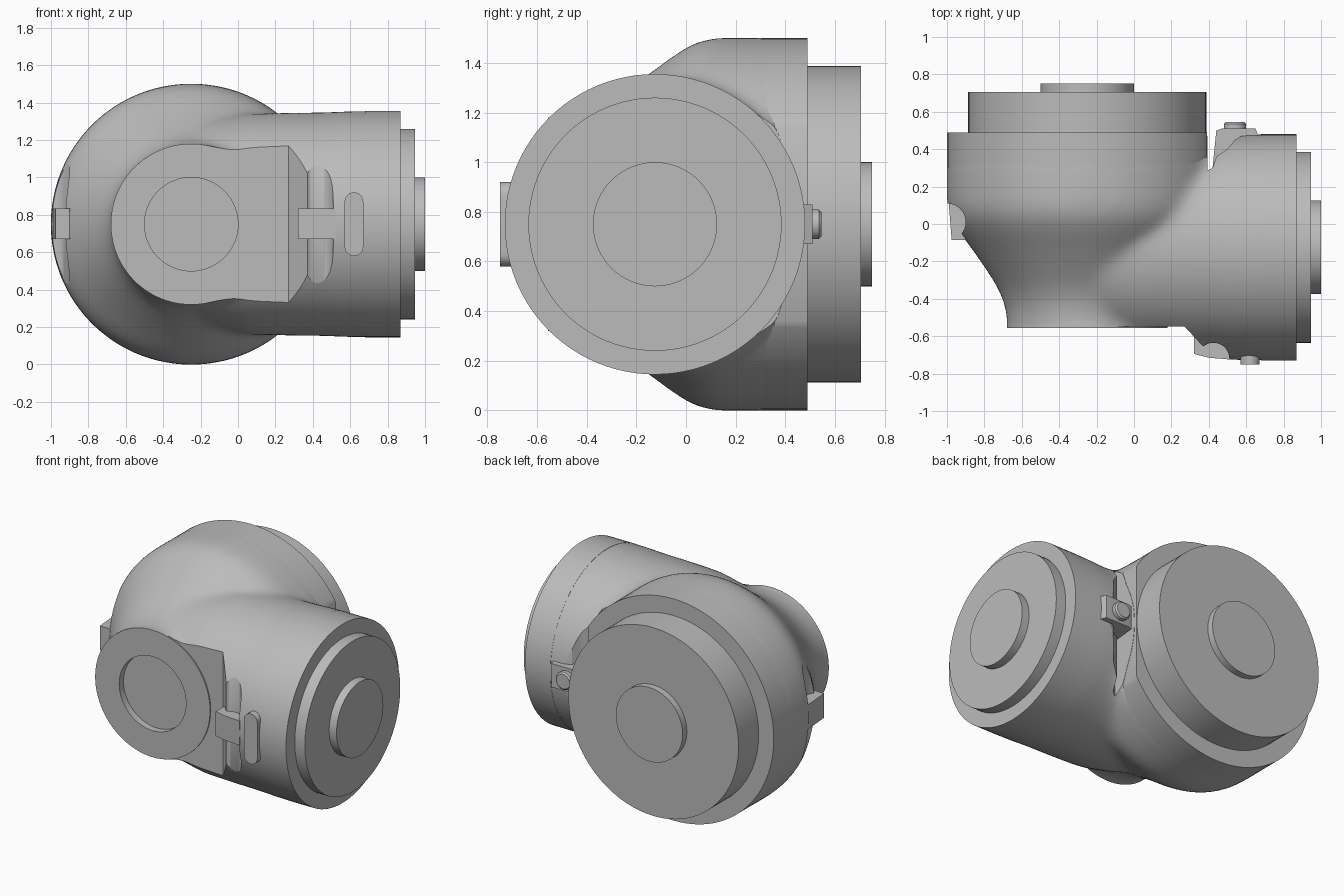
import bpy, bmesh, math
from mathutils import Vector

scene_cube = bpy.data.objects.get("Cube")
if scene_cube:
    bpy.data.objects.remove(scene_cube, do_unlink=True)

grey = bpy.data.materials.new("plain_grey")
grey.use_nodes = True
grey.diffuse_color = (0.5, 0.5, 0.5, 1)
grey.node_tree.nodes["Principled BSDF"].inputs["Base Color"].default_value = (0.5, 0.5, 0.5, 1)

MID = 0.75                       # height of both joint axes
BIG = Vector((-0.25, 0, MID))    # large joint, axis along y
SMALL = Vector((0, -0.125, MID)) # small joint, axis along x


def finish(bm, name):
    bmesh.ops.recalc_face_normals(bm, faces=bm.faces)
    mesh = bpy.data.meshes.new(name)
    bm.to_mesh(mesh)
    bm.free()
    mesh.materials.append(grey)
    obj = bpy.data.objects.new(name, mesh)
    bpy.context.collection.objects.link(obj)
    return obj


def lathe(name, axis, centre, profile, clip_x=None, steps=96):
    """Closed turned solid from (position along axis, radius) pairs."""
    bm = bmesh.new()
    rings = []
    for t, r in profile:
        ring = []
        for i in range(steps):
            a = math.tau * i / steps
            c, s = r * math.cos(a), r * math.sin(a)
            p = {"x": (t, c, s), "y": (c, t, s), "z": (c, s, t)}[axis]
            ring.append(bm.verts.new(centre + Vector(p)))
        rings.append(ring)
    for lo, hi in zip(rings, rings[1:]):
        for i in range(steps):
            j = (i + 1) % steps
            bm.faces.new((lo[i], lo[j], hi[j], hi[i]))
    bm.faces.new(rings[0])
    bm.faces.new(rings[-1])
    if clip_x is not None:
        geom = bm.verts[:] + bm.edges[:] + bm.faces[:]
        bmesh.ops.bisect_plane(bm, geom=geom, plane_co=(clip_x, 0, 0),
                               plane_no=(1, 0, 0), clear_outer=True)
        bmesh.ops.holes_fill(bm, edges=[e for e in bm.edges if e.is_boundary])
    return finish(bm, name)


def prism(name, outline, z0, z1):
    """Outline in the ground plane, extruded from z0 to z1."""
    bm = bmesh.new()
    face = bm.faces.new([bm.verts.new((x, y, z0)) for x, y in outline])
    out = bmesh.ops.extrude_face_region(bm, geom=[face])
    bmesh.ops.translate(bm, vec=(0, 0, z1 - z0),
                        verts=[v for v in out["geom"] if isinstance(v, bmesh.types.BMVert)])
    return finish(bm, name)


def bake(obj):
    graph = bpy.context.evaluated_depsgraph_get()
    mesh = bpy.data.meshes.new_from_object(obj.evaluated_get(graph))
    obj.modifiers.clear()
    obj.data = mesh


def boolean(obj, other, operation):
    mod = obj.modifiers.new(operation, "BOOLEAN")
    mod.operation, mod.object, mod.solver = operation, other, "EXACT"
    bake(obj)
    bpy.data.objects.remove(other, do_unlink=True)


def soften(obj, angle=35):
    bpy.ops.object.select_all(action="DESELECT")
    obj.select_set(True)
    bpy.context.view_layer.objects.active = obj
    bpy.ops.object.shade_smooth_by_angle(angle=math.radians(angle))


# Housing: two turned bodies melted together
housing = lathe("housing", "y", BIG, [
    (-0.7, 0.43), (-0.5, 0.43), (-0.42, 0.445), (-0.33, 0.485), (-0.23, 0.55),
    (-0.13, 0.62), (-0.05, 0.68), (0.03, 0.73), (0.1, 0.75), (0.16, 0.752), (0.38, 0.752)])
branch = lathe("branch", "x", SMALL, [
    (-0.3, 0.48), (-0.15, 0.55), (0.05, 0.59), (0.3, 0.597), (0.45, 0.598),
    (0.6, 0.605), (0.8, 0.605)])
boolean(housing, branch, "UNION")
remesh = housing.modifiers.new("blend", "REMESH")
remesh.mode, remesh.voxel_size = "VOXEL", 0.02
smooth = housing.modifiers.new("relax", "SMOOTH")
smooth.factor, smooth.iterations = 0.5, 40
bake(housing)

# Flat front, rear clearance and cable pockets
cutters = [
    prism("front_cut", [(-1.2, -0.548), (0.27, -0.548), (0.44, -0.73), (0.44, -1), (-1.2, -1)], 0, 1.5),
    prism("rear_cut", [(0.392, 0.285), (0.42, 0.3), (0.44, 0.36), (0.5, 0.4),
                       (0.54, 0.45), (0.59, 0.48), (0.59, 0.8), (0.392, 0.8)], 0, 1.5),
    lathe("front_pocket", "z", Vector((0.425, -0.72, MID)), [(-0.37, 0.06), (-0.33, 0.085), (0.33, 0.085), (0.37, 0.06)], steps=32),
    lathe("side_pocket", "z", Vector((-1, 0.01, MID)), [(-0.38, 0.1), (0.38, 0.1)], steps=32),
    lathe("window_cut", "y", BIG, [(-0.8, 0.27), (-0.49, 0.27)]),
]
for cutter in cutters:
    boolean(housing, cutter, "DIFFERENCE")
housing.data.materials.clear()
housing.data.materials.append(grey)

# Turned covers
parts = [
    housing,
    lathe("front_flange", "y", BIG, [(-0.42, 0.428), (-0.556, 0.43), (-0.556, 0.25), (-0.51, 0.25), (-0.51, 0.001)]),
    lathe("rear_ring", "y", BIG, [(0.28, 0.75), (0.49, 0.75)], clip_x=0.39),
    lathe("rear_cover", "y", BIG, [(0.45, 0.637), (0.705, 0.637)]),
    lathe("rear_cap", "y", BIG, [(0.68, 0.25), (0.75, 0.25)]),
    lathe("side_ring", "x", SMALL, [(0.68, 0.605), (0.87, 0.605)]),
    lathe("side_cover", "x", SMALL, [(0.84, 0.51), (0.945, 0.51)]),
    lathe("side_cap", "x", SMALL, [(0.92, 0.25), (1.0, 0.25)]),
]

# Cable bridges and the rear clamp with its screw
parts += [
    prism("front_bridge", [(0.32, -0.57), (0.32, -0.695), (0.4, -0.715), (0.52, -0.725), (0.52, -0.57)], 0.67, 0.835),
    prism("side_bridge", [(-0.85, 0.11), (-0.99, 0.11), (-0.975, -0.085), (-0.9, -0.085)], 0.67, 0.835),
    prism("rear_clamp", [(0.42, 0.3), (0.44, 0.5), (0.47, 0.51), (0.65, 0.51), (0.665, 0.47), (0.6, 0.4)], 0.67, 0.83),
    lathe("clamp_screw", "y", Vector((0.54, 0, MID)), [(0.48, 0.06), (0.535, 0.06), (0.545, 0.05)], steps=32),
]

# Rounded slot plate on the front of the small joint
ends = [(MID + 0.12, 0), (MID - 0.12, math.pi)]
bm = bmesh.new()
loop = [bm.verts.new((0.62 + 0.05 * math.cos(a + i * math.pi / 12), -0.75,
                      z + 0.05 * math.sin(a + i * math.pi / 12)))
        for z, a in ends for i in range(13)]
out = bmesh.ops.extrude_face_region(bm, geom=[bm.faces.new(loop)])
bmesh.ops.translate(bm, vec=(0, 0.07, 0),
                    verts=[v for v in out["geom"] if isinstance(v, bmesh.types.BMVert)])
parts.append(finish(bm, "slot_plate"))

for part in parts:
    soften(part)
